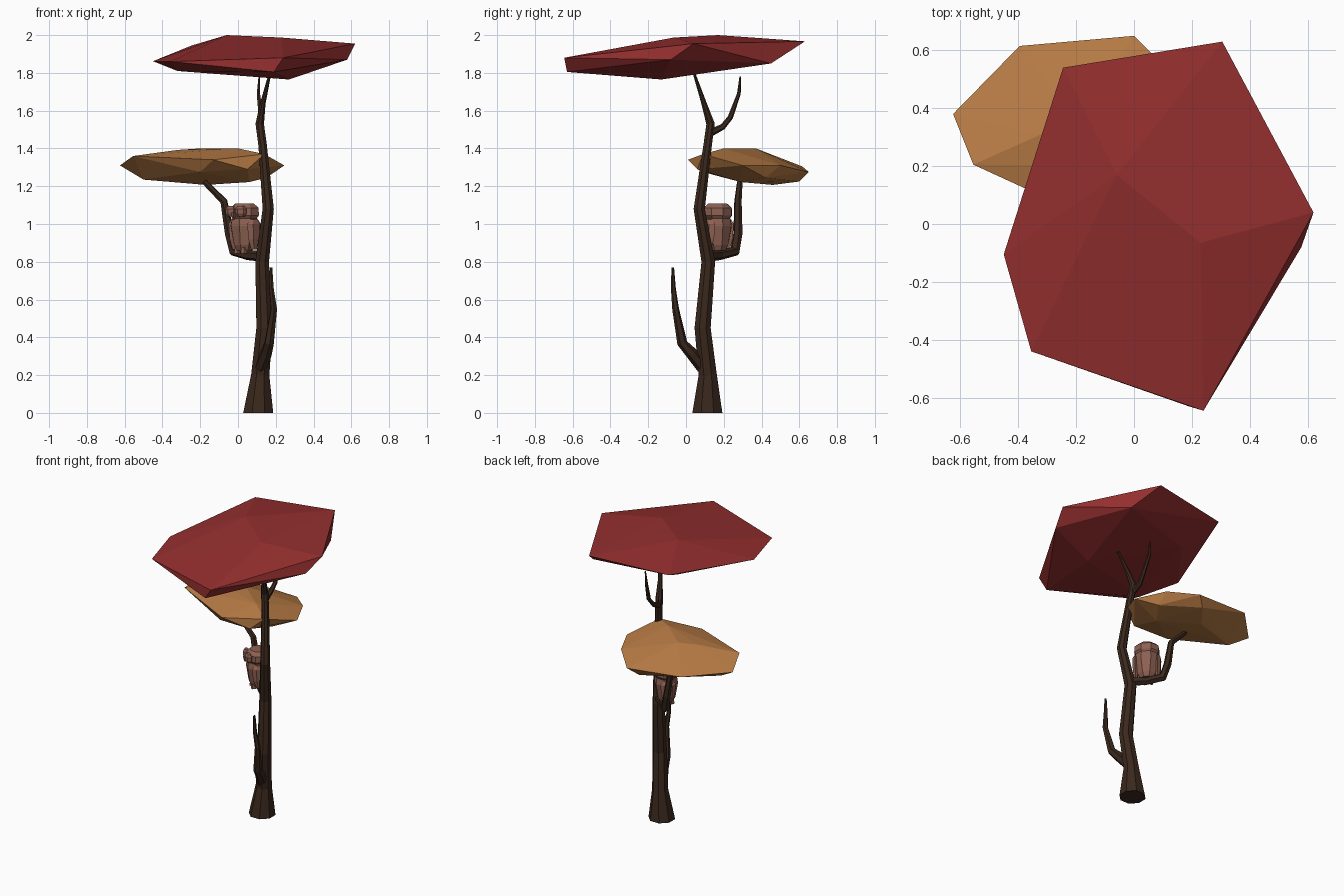
import bpy, bmesh, math
from mathutils import Vector, Matrix

if "Cube" in bpy.data.objects:
    bpy.data.objects.remove(bpy.data.objects["Cube"])


def material(name, rgb):
    m = bpy.data.materials.new(name)
    m.diffuse_color = (*rgb, 1)
    m.use_nodes = True
    m.node_tree.nodes["Principled BSDF"].inputs["Base Color"].default_value = m.diffuse_color
    return m


BARK = material("bark", (0.042, 0.021, 0.012))
RED = material("red_leaves", (0.30, 0.028, 0.028))
GOLD = material("gold_leaves", (0.48, 0.20, 0.06))
FEATHER = material("feathers", (0.27, 0.12, 0.085))


def finish(bm, name, mat):
    bmesh.ops.recalc_face_normals(bm, faces=bm.faces)
    me = bpy.data.meshes.new(name)
    bm.to_mesh(me)
    bm.free()
    me.materials.append(mat)
    ob = bpy.data.objects.new(name, me)
    bpy.context.collection.objects.link(ob)
    return ob


def skin(bm, rings):
    """Bridge a list of vertex rings and cap both ends."""
    n = len(rings[0])
    for a, b in zip(rings, rings[1:]):
        for i in range(n):
            j = (i + 1) % n
            bm.faces.new((a[i], a[j], b[j], b[i]))
    bm.faces.new(rings[0])
    bm.faces.new(rings[-1])


def limb(name, path, sides):
    """Faceted tube through (x, y, z, radius) points."""
    bm = bmesh.new()
    pts = [Vector(p[:3]) for p in path]
    rings = []
    side = Vector((1, 0, 0))
    for k, p in enumerate(pts):
        t = (pts[min(k + 1, len(pts) - 1)] - pts[max(k - 1, 0)]).normalized()
        if p.z == 0:
            t = Vector((0, 0, 1))
        side = (side - t * side.dot(t)).normalized()
        other = t.cross(side)
        ring = []
        for i in range(sides):
            a = 2 * math.pi * (i + 0.5) / sides
            ring.append(bm.verts.new(p + path[k][3] * (side * math.cos(a) + other * math.sin(a))))
        rings.append(ring)
    skin(bm, rings)
    return finish(bm, name, BARK)


def canopy(name, points, mat):
    """Faceted leaf slab: convex hull of rim, crown and underside points."""
    bm = bmesh.new()
    for p in points:
        bm.verts.new(p)
    res = bmesh.ops.convex_hull(bm, input=bm.verts)
    loose = [v for v in bm.verts if not v.link_faces]
    bmesh.ops.delete(bm, geom=loose, context='VERTS')
    return finish(bm, name, mat)


# Trunk and branches
limb("trunk", [(.107, .113, 0, .086), (.118, .115, .2, .052), (.14, .088, .45, .046),
               (.128, .118, .8, .039), (.16, .07, 1.08, .032), (.13, .115, 1.42, .024),
               (.115, .13, 1.53, .024), (.132, .095, 1.64, .015), (.17, .042, 1.80, .007)], 8)
limb("top_branch", [(.118, .125, 1.48, .02), (.115, .195, 1.515, .016), (.122, .235, 1.565, .014),
                    (.108, .28, 1.69, .01), (.112, .287, 1.78, .004)], 6)
limb("perch_branch", [(.13, .115, .83, .03), (.05, .18, .835, .026), (-.02, .258, .855, .028),
                      (-.045, .275, .95, .025), (-.075, .275, 1.12, .02), (-.18, .285, 1.225, .015)], 6)
limb("low_branch", [(.12, .09, .24, .034), (.15, .03, .315, .032), (.165, -.02, .37, .027),
                    (.19, -.055, .55, .018), (.177, -.067, .66, .013), (.175, -.07, .77, .007)], 6)

# Red canopy
canopy("red_canopy", [
    (-.245, .54, 1.945), (.305, .63, 1.967), (.62, .04, 1.955),
    (.24, -.645, 1.88), (-.355, -.44, 1.86), (-.45, -.105, 1.862),
    (-.06, .17, 2.0), (.23, -.065, 1.987),
    (.578, -.08, 1.87), (.40, .45, 1.85), (.19, -.63, 1.805),
    (.27, -.13, 1.765), (-.32, -.32, 1.81), (-.14, .3, 1.83)], RED)

# Gold canopy
canopy("gold_canopy", [
    (-.625, .38, 1.31), (-.555, .205, 1.36), (-.395, .615, 1.305), (0, .65, 1.275),
    (.15, .5, 1.31), (.245, .3, 1.31), (.14, .09, 1.37), (-.13, .01, 1.34),
    (-.2, .37, 1.4), (0, .2, 1.4), (-.32, .31, 1.392),
    (-.5, .33, 1.235), (-.17, .46, 1.207), (.06, .29, 1.222), (.15, .42, 1.245),
    (-.06, .6, 1.225), (-.2, .09, 1.275), (.05, .06, 1.29)], GOLD)


# Perched bird: stacked rings of (z, half width, half depth), turned towards -x -y
TURN = Matrix.Translation((.035, .168, 0)) @ Matrix.Rotation(math.radians(-45), 4, 'Z')


def bird_part(name, rows, centre=(0, 0), sides=8):
    bm = bmesh.new()
    rings = []
    for z, w, d in rows:
        ring = []
        for i in range(sides):
            a = 2 * math.pi * (i + 0.5) / sides
            v = Vector((centre[0] + w * math.cos(a), centre[1] + d * math.sin(a), z))
            ring.append(bm.verts.new(TURN @ v))
        rings.append(ring)
    skin(bm, rings)
    return finish(bm, name, FEATHER)


bird_part("bird_body", [(.86, .045, .045), (.89, .06, .06), (.99, .083, .076), (1.03, .075, .07)])
bird_part("bird_head", [(1.025, .066, .064), (1.045, .084, .076), (1.085, .082, .076), (1.108, .055, .05)])
for s, label in ((-1, "left"), (1, "right")):
    bird_part(label + "_wing", [(.865, .012, .02), (.92, .02, .042), (1.0, .022, .05), (1.025, .012, .03)],
              (s * .07, .0), 6)
    bird_part(label + "_brow", [(1.04, .025, .015), (1.055, .036, .024), (1.08, .036, .024), (1.095, .022, .012)],
              (s * .036, -.065), 6)
    bird_part(label + "_foot", [(.845, .014, .02), (.875, .012, .015)], (s * .025, -.03), 5)
bird_part("bird_beak", [(1.025, .004, .006), (1.06, .014, .018)], (0, -.082), 4)
